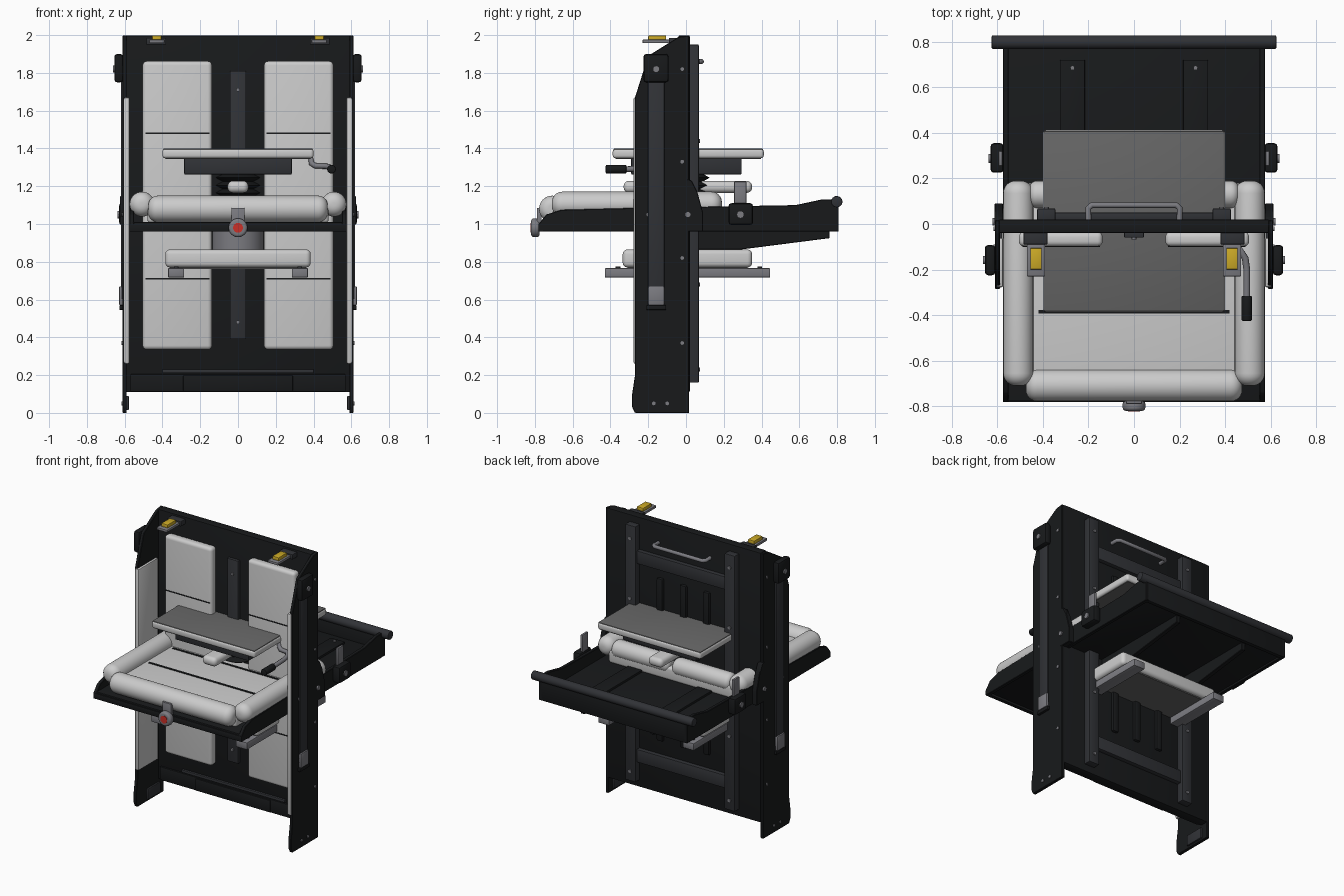
import bpy, bmesh, math
from mathutils import Vector, Matrix


def mat(name, c):
    m = bpy.data.materials.new(name)
    m.diffuse_color = (*c, 1)
    return m


BLACK = mat("black", (0.009, 0.010, 0.011))
DARK = mat("charcoal", (0.03, 0.032, 0.037))
STEEL = mat("steel", (0.2, 0.2, 0.22))
MATGREY = mat("table_grey", (0.13, 0.13, 0.13))
YELLOW = mat("yellow", (0.6, 0.4, 0.02))
RED = mat("red", (0.6, 0.03, 0.02))


def finish(name, bm, m=None, mirror=False):
    bmesh.ops.recalc_face_normals(bm, faces=bm.faces)
    me = bpy.data.meshes.new(name)
    bm.to_mesh(me)
    bm.free()
    ob = bpy.data.objects.new(name, me)
    bpy.context.collection.objects.link(ob)
    if m:
        me.materials.append(m)
    if mirror:
        ob.modifiers.new("mirror", 'MIRROR')
    return ob


def box(name, x, y, z, m=None, bev=0.004, mirror=False, seg=2):
    bm = bmesh.new()
    bmesh.ops.create_cube(bm, size=1)
    for v in bm.verts:
        v.co = [(a + b) / 2 + c * (b - a) for (a, b), c in zip((x, y, z), v.co)]
    if bev:
        bmesh.ops.bevel(bm, geom=bm.edges[:], offset=bev, segments=seg, profile=0.5, affect='EDGES')
    return finish(name, bm, m, mirror)


def plate(name, yz, x0, x1, m=None, bev=0.003, mirror=False):
    # side profile extruded across x
    bm = bmesh.new()
    f = bm.faces.new([bm.verts.new((x0, a, b)) for a, b in yz])
    r = bmesh.ops.extrude_face_region(bm, geom=[f])
    bmesh.ops.translate(bm, vec=(x1 - x0, 0, 0), verts=[v for v in r['geom'] if isinstance(v, bmesh.types.BMVert)])
    if bev:
        bmesh.ops.bevel(bm, geom=bm.edges[:], offset=bev, segments=1, affect='EDGES')
    return finish(name, bm, m, mirror)


def rod(name, p, q, r, m=None, mirror=False, n=24, bev=0.0, seg=2):
    p, q = Vector(p), Vector(q)
    bm = bmesh.new()
    bmesh.ops.create_cone(bm, cap_ends=True, segments=n, radius1=r, radius2=r, depth=(q - p).length)
    if bev:
        caps = [e for e in bm.edges if abs(e.verts[0].co.z - e.verts[1].co.z) < 1e-5]
        bmesh.ops.bevel(bm, geom=caps, offset=bev, segments=seg, profile=0.5, affect='EDGES')
    rot = (q - p).to_track_quat('Z', 'Y').to_matrix().to_4x4()
    bm.transform(Matrix.Translation((p + q) / 2) @ rot)
    return finish(name, bm, m, mirror)


def tube(name, pts, r, m=None):
    cu = bpy.data.curves.new(name, 'CURVE')
    cu.dimensions = '3D'
    cu.bevel_depth = r
    cu.bevel_resolution = 3
    cu.use_fill_caps = True
    s = cu.splines.new('POLY')
    s.points.add(len(pts) - 1)
    for sp, p in zip(s.points, pts):
        sp.co = (*p, 1)
    if m:
        cu.materials.append(m)
    ob = bpy.data.objects.new(name, cu)
    bpy.context.collection.objects.link(ob)


# back board, side plates and their inner padding
box("back_board", (-0.592, 0.592), (-0.04, 0.02), (0.11, 1.998), BLACK, 0.006)
plate("side_plate", [(0.017, 0), (-0.27, 0), (-0.285, 0.03), (-0.285, 0.1), (-0.27, 0.2), (-0.27, 1.67),
                     (-0.2, 1.89), (-0.04, 1.99), (0.017, 1.998)], 0.589, 0.611, BLACK, mirror=True)
box("side_padding", (0.574, 0.605), (-0.278, -0.06), (0.26, 1.67), None, 0.009, True)
box("foot_plate", (0.578, 0.595), (-0.17, -0.03), (0.015, 0.09), DARK, 0.004, True)
for i, (y, z) in enumerate([(-0.17, .05), (-0.1, .05), (-0.02, .37), (-0.02, .82), (-0.02, 1.33), (-0.02, 1.82), (-0.2, 1.05)]):
    rod(f"side_bolt_{i}", (0.605, y, z), (0.616, y, z), 0.01, STEEL, True, 12)

# front back pads with seams, centre rail
box("back_pad", (0.138, 0.505), (-0.098, -0.035), (0.335, 1.862), None, 0.022, True, 4)
for z in (1.48, 0.71):
    box("pad_seam", (0.15, 0.49), (-0.1, -0.09), (z - 0.004, z + 0.004), BLACK, 0, True)
box("centre_rail", (-0.043, 0.043), (-0.06, -0.035), (0.39, 1.81), DARK)
for z in (0.48, 1.71):
    rod("rail_bolt", (0, -0.068, z), (0, -0.05, z), 0.01, STEEL, n=12)

# kick plate at the foot
box("kick_plate", (-0.57, 0.57), (-0.052, -0.03), (0.112, 0.205), BLACK)
box("kick_step", (-0.29, 0.29), (-0.06, -0.03), (0.115, 0.2), BLACK)
box("kick_trim", (-0.4, 0.4), (-0.055, -0.03), (0.21, 0.23), DARK)

# rear frame: rails, crossbars, ribs, handle
box("rear_rail", (0.345, 0.425), (0.015, 0.068), (0.16, 1.95), DARK, 0.005, True)
for z in (0.23, 0.68, 1.44, 1.86):
    rod("rear_rail_bolt", (0.385, 0.06, z), (0.385, 0.075, z), 0.011, STEEL, True, 12)
for z in (0.34, 1.73):
    box("rear_crossbar", (-0.35, 0.35), (0.015, 0.05), (z - 0.045, z + 0.045), DARK)
for z in (0.48, 1.28):
    for x in (-0.18, 0, 0.18):
        box("rear_rib", (x - 0.025, x + 0.025), (0.01, 0.04), (z, z + 0.34), BLACK, 0.012)
tube("rear_handle", [(-0.2, 0.02, 1.86), (-0.2, 0.07, 1.86), (-0.185, 0.083, 1.86), (0.185, 0.083, 1.86),
                     (0.2, 0.07, 1.86), (0.2, 0.02, 1.86)], 0.013, STEEL)

# top latches
box("latch_base", (0.38, 0.485), (-0.09, -0.03), (1.95, 1.985), DARK, 0.004, True)
box("latch_tongue", (0.39, 0.47), (-0.23, -0.06), (1.958, 1.976), STEEL, 0.004, True)
box("latch_button", (0.405, 0.455), (-0.2, -0.105), (1.97, 1.998), YELLOW, 0.005, True)

# side belts
box("belt_anchor", (0.608, 0.655), (-0.225, -0.092), (1.75, 1.9), BLACK, 0.015, True)
rod("belt_anchor_bolt", (0.65, -0.158, 1.82), (0.663, -0.158, 1.82), 0.018, STEEL, True, 16)
box("belt", (0.608, 0.62), (-0.2, -0.115), (0.6, 1.78), DARK, 0.003, True)
box("belt_buckle", (0.608, 0.63), (-0.2, -0.115), (0.57, 0.67), STEEL, 0.006, True)
box("belt_stop", (0.605, 0.628), (-0.21, -0.105), (0.545, 0.57), BLACK, 0.004, True)

# tray carrying the seat
plate("tray_side", [(-0.78, 0.96), (0.808, 0.96), (0.808, 1.13), (0.72, 1.13), (0.58, 1.1), (-0.27, 1.085),
                    (-0.66, 1.075), (-0.74, 1.05), (-0.78, 1.0)], 0.55, 0.575, BLACK, mirror=True)
box("tray_floor", (-0.56, 0.56), (-0.775, 0.79), (0.975, 1.01), BLACK)
box("tray_front", (-0.575, 0.575), (-0.782, -0.755), (0.96, 1.0), BLACK)
box("tray_end", (-0.56, 0.56), (0.78, 0.808), (0.96, 1.1), BLACK)
plate("tray_rib_under", [(0.02, 0.865), (0.29, 0.865), (0.76, 0.925), (0.76, 0.99), (0.02, 0.99)], 0.255, 0.285, BLACK, mirror=True)
box("tray_strip", (0.215, 0.325), (0.02, 0.72), (1.0, 1.025), BLACK, 0.004, True)
rod("strip_bolt", (0.27, 0.685, 1.02), (0.27, 0.685, 1.032), 0.01, STEEL, True, 12)
rod("end_roller", (-0.625, 0.798, 1.118), (0.625, 0.798, 1.118), 0.03, DARK, bev=0.006)
plate("hinge_plate", [(0.0, 1.24), (0.03, 1.23), (0.06, 1.17), (0.09, 1.06), (0.09, 0.96), (0.0, 0.96)], 0.575, 0.612, BLACK, mirror=True)
rod("hinge_bolt", (0.605, 0.01, 1.05), (0.622, 0.01, 1.05), 0.016, STEEL, True, 16)
box("pivot_block", (0.572, 0.63), (0.225, 0.355), (0.995, 1.11), BLACK, 0.015, True)
rod("pivot_bolt", (0.625, 0.288, 1.05), (0.638, 0.288, 1.05), 0.02, STEEL, True, 16)
box("pivot_tab", (0.578, 0.595), (0.255, 0.32), (1.09, 1.225), STEEL, 0.005, True)

# seat cushion and rounded bolsters
box("seat_cushion", (-0.48, 0.48), (-0.71, 0.18), (1.005, 1.1), None, 0.02, seg=4)
for y in (-0.385, -0.12):
    box("seat_seam", (-0.42, 0.42), (y - 0.008, y + 0.008), (1.09, 1.104), BLACK, 0)
rod("side_bolster", (0.508, -0.71, 1.105), (0.508, 0.19, 1.105), 0.066, None, True, 32, 0.055, 6)
rod("front_bolster", (-0.475, -0.708, 1.08), (0.475, -0.708, 1.08), 0.07, None, False, 32, 0.05, 6)
rod("rear_bolster", (0.01, 0.13, 1.1), (0.46, 0.13, 1.1), 0.06, None, True, 32, 0.035, 5)
box("seat_beam", (-0.055, 0.055), (-0.33, 0.35), (1.165, 1.228), None, 0.028, seg=5)

# front button on its bracket
box("button_bracket", (-0.035, 0.035), (-0.79, -0.765), (0.98, 1.085), STEEL)
rod("button_housing", (0, -0.775, 0.98), (0, -0.82, 0.98), 0.05, STEEL, n=32, bev=0.015, seg=4)
rod("red_button", (0, -0.8, 0.98), (0, -0.823, 0.98), 0.026, RED, n=24)

# table with underbox and bellows
box("table_slab", (-0.4, 0.4), (-0.388, 0.412), (1.348, 1.398), None, 0.015, seg=3)
box("table_top", (-0.396, 0.396), (-0.384, 0.408), (1.38, 1.4), MATGREY, 0.006)
box("table_underside", (-0.385, 0.385), (-0.373, 0.397), (1.345, 1.36), MATGREY, 0)
box("table_box", (-0.285, 0.285), (-0.29, 0.295), (1.262, 1.35), DARK, 0.006)
for i in range(4):
    bm = bmesh.new()
    for a, b, d in ((0.09, 0.125, 0), (0.125, 0.09, 0.02)):
        bmesh.ops.create_cone(bm, cap_ends=True, segments=28, radius1=a, radius2=b, depth=0.02,
                              matrix=Matrix.Translation((0, 0, 1.115 + 0.04 * i + d)))
    finish(f"bellows_{i}", bm, BLACK)

# adjusting lever
tube("lever", [(0.385, -0.09, 1.35), (0.39, -0.1, 1.32), (0.41, -0.11, 1.308), (0.465, -0.115, 1.306),
               (0.488, -0.15, 1.3), (0.495, -0.2, 1.295), (0.495, -0.33, 1.29)], 0.015, STEEL)
rod("lever_grip", (0.495, -0.425, 1.29), (0.495, -0.315, 1.29), 0.023, BLACK, bev=0.006)

# lower cushion on runners, with column
rod("column", (0, 0, 0.85), (0, 0, 0.99), 0.14, STEEL, n=40)
box("lower_cushion", (-0.385, 0.385), (-0.335, 0.35), (0.77, 0.865), None, 0.025, seg=4)
box("lower_cushion_base", (-0.36, 0.36), (-0.31, 0.325), (0.762, 0.78), MATGREY, 0)
box("runner", (0.285, 0.37), (-0.43, 0.445), (0.717, 0.766), STEEL, 0.004, True)
for y in (-0.36, 0.39):
    rod("runner_bolt", (0.328, y, 0.76), (0.328, y, 0.774), 0.012, DARK, True, 12)

# smooth shading with sharp edges kept
bpy.ops.object.select_all(action='DESELECT')
for ob in bpy.context.scene.objects:
    if ob.type == 'MESH':
        ob.select_set(True)
        bpy.context.view_layer.objects.active = ob
bpy.ops.object.shade_smooth_by_angle(angle=math.radians(35))
